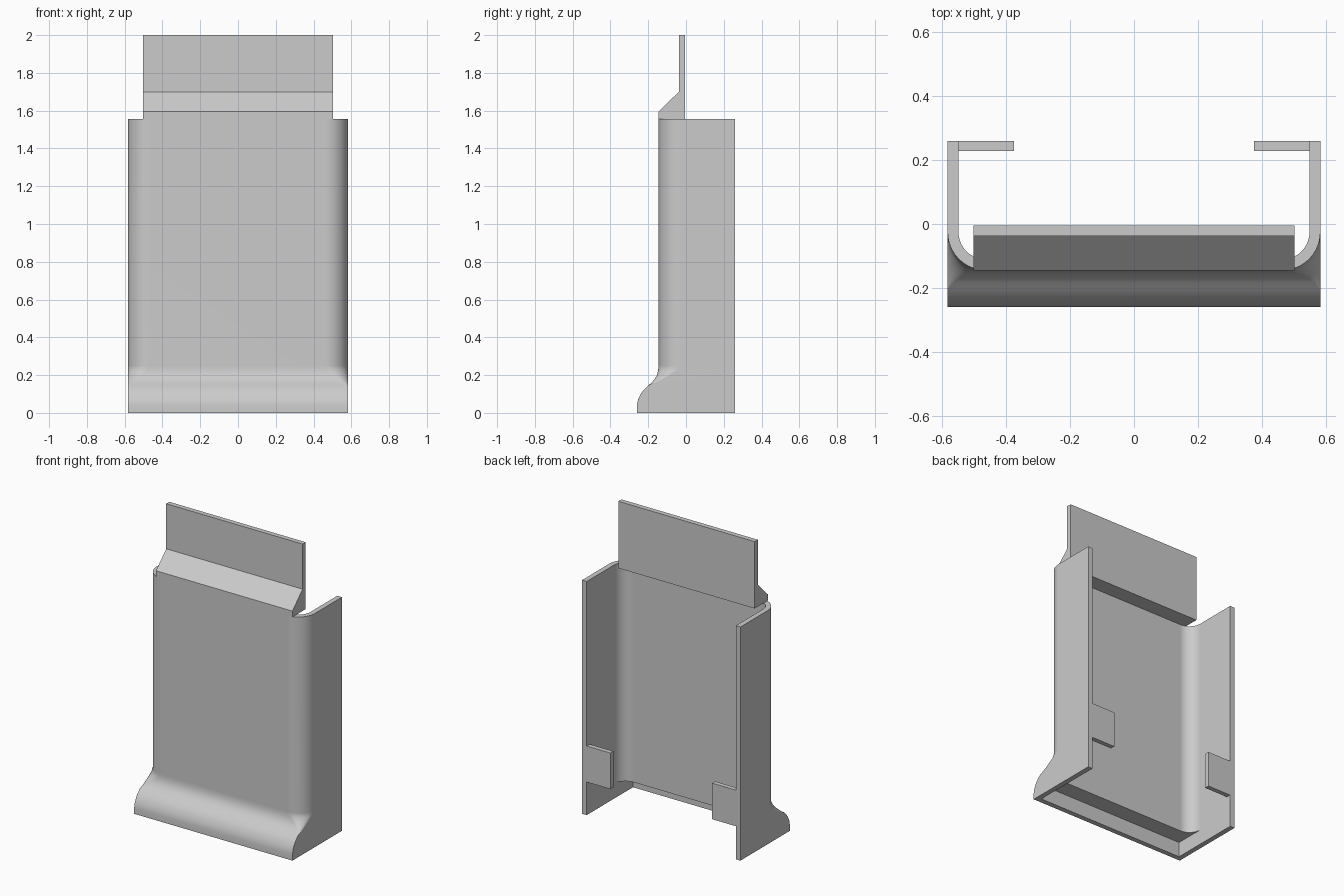
import bpy, bmesh, math
from mathutils import Vector

if "Cube" in bpy.data.objects:
    bpy.data.objects.remove(bpy.data.objects["Cube"])

HALF, BACK, TOP, WALL, FRONT = 0.583, 0.26, 1.555, 0.034, -0.145

grey = bpy.data.materials.new("plain grey")
grey.use_nodes = True
grey.diffuse_color = (0.6, 0.6, 0.6, 1)
grey.node_tree.nodes["Principled BSDF"].inputs["Base Color"].default_value = (0.6, 0.6, 0.6, 1)


def plan(half, front, back, r, z, steps=10):
    """Plan outline with two rounded front corners."""
    r = max(r, 0.001)
    right = [Vector((half - r + r * math.cos(a), front + r - r * math.sin(a), z))
             for a in (math.pi / 2 * i / steps for i in range(steps + 1))]
    left = [Vector((-p.x, p.y, z)) for p in reversed(right)]
    return [Vector((half, back, z))] + right + left + [Vector((-half, back, z))]


def loft(name, rings):
    """Closed solid skinned through matching rings."""
    bm = bmesh.new()
    loops = [[bm.verts.new(p) for p in ring] for ring in rings]
    n = len(loops[0])
    for low, high in zip(loops, loops[1:]):
        for i in range(n):
            j = (i + 1) % n
            bm.faces.new((low[i], low[j], high[j], high[i]))
    bm.faces.new(loops[0])
    bm.faces.new(loops[-1])
    bmesh.ops.recalc_face_normals(bm, faces=bm.faces)
    mesh = bpy.data.meshes.new(name)
    bm.to_mesh(mesh)
    bm.free()
    mesh.materials.append(grey)
    ob = bpy.data.objects.new(name, mesh)
    bpy.context.collection.objects.link(ob)
    return ob


def box(name, x0, x1, y0, y1, z0, z1):
    return loft(name, [[Vector(p) for p in ((x0, y0, z), (x1, y0, z), (x1, y1, z), (x0, y1, z))]
                       for z in (z0, z1)])


# Outer cover: flared foot blending into a panel with rounded corners
sections = [(0, -0.26, 0), (0.04, -0.26, 0), (0.07, -0.254, 0), (0.1, -0.24, 0),
            (0.122, -0.224, 0), (0.143, -0.203, 0), (0.16, -0.182, 0.02),
            (0.18, -0.165, 0.045), (0.2, -0.154, 0.07), (0.222, -0.148, 0.1),
            (0.25, FRONT, 0.12), (TOP, FRONT, 0.12)]
cover = loft("cover", [plan(HALF, f, BACK, r, z) for z, f, r in sections])

# Hollow interior, open at the back, top and bottom
inside = HALF - WALL
cutters = [
    loft("channel_cutter", [plan(inside, FRONT + WALL, 0.5, 0.086, z) for z in (-0.2, 2.2)]),
    box("foot_cutter", -inside, inside, -0.226, 0.4, -0.1, 0.1),
]
bpy.context.view_layer.objects.active = cover
for cutter in cutters:
    mod = cover.modifiers.new(cutter.name, "BOOLEAN")
    mod.operation, mod.solver, mod.object = "DIFFERENCE", "EXACT", cutter
    bpy.ops.object.modifier_apply(modifier=mod.name)
    bpy.data.objects.remove(cutter)

bpy.ops.object.select_all(action="DESELECT")
cover.select_set(True)
bpy.ops.object.shade_smooth_by_angle(angle=math.radians(32))
weighted = cover.modifiers.new("weighted_normals", "WEIGHTED_NORMAL")
weighted.keep_sharp = True

# Upper mounting plate with a sloped shoulder
side = [(FRONT, TOP), (FRONT, 1.595), (-0.038, 1.7), (-0.038, 2), (-0.005, 2), (-0.005, TOP)]
loft("mounting_plate", [[Vector((x, y, z)) for y, z in side] for x in (-0.502, 0.502)])

# Rear clip tabs
for name, s in (("left_clip_tab", 1), ("right_clip_tab", -1)):
    xs = sorted((s * 0.375, s * inside))
    box(name, *xs, BACK - 0.031, BACK, 0.22, 0.46)
